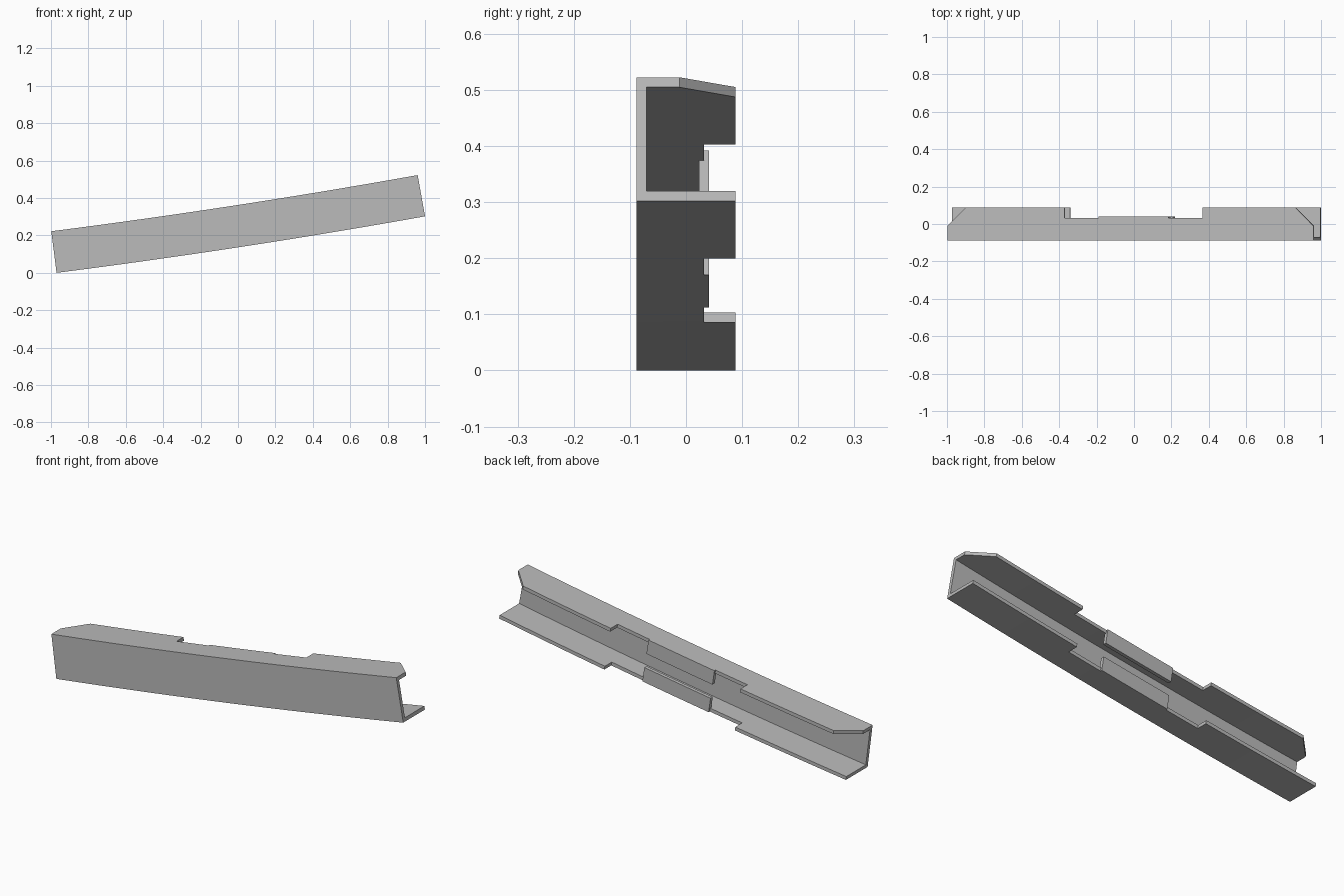
import bpy, bmesh, math
from mathutils import Vector

cube = bpy.data.objects.get("Cube")
if cube:
    bpy.data.objects.remove(cube)

steel = bpy.data.materials.new("plain grey")
steel.use_nodes = True
GREY = (0.5, 0.5, 0.5, 1)
steel.diffuse_color = GREY
steel.node_tree.nodes["Principled BSDF"].inputs["Base Color"].default_value = GREY

# Channel dimensions: length along the bend, height, sheet thickness, front and back
RADIUS, HALF, H, T = 40, 0.9966, 0.224, 0.018
FRONT, BACK = -0.088, 0.088
START, END = Vector((-0.97, 0)), Vector((1, 0.302))
chord = END - START
tilt = math.atan2(chord.y, chord.x)
rise = RADIUS * math.cos(HALF / RADIUS)
centre = (START + END) / 2 + rise * Vector((-math.sin(tilt), math.cos(tilt)))


def bend(p):
    """Map (distance along, depth, height) onto the tilted arc."""
    a, r = tilt + p.x / RADIUS, RADIUS - p.z
    return Vector((centre.x + r * math.sin(a), p.y, centre.y - r * math.cos(a)))


def bent_slab(name, outline, low, high):
    """Extrude a plan outline from low to high, slice it along its length and bend it."""
    bm = bmesh.new()
    face = bm.faces.new([bm.verts.new((s, y, low)) for s, y in outline])
    ext = bmesh.ops.extrude_face_region(bm, geom=[face])
    top = [v for v in ext["geom"] if isinstance(v, bmesh.types.BMVert)]
    bmesh.ops.translate(bm, verts=top, vec=(0, 0, high - low))
    steps = 24
    for i in range(1, steps):
        s = HALF * (2 * i / steps - 1)
        bmesh.ops.bisect_plane(bm, geom=bm.verts[:] + bm.edges[:] + bm.faces[:],
                               plane_co=(s, 0, 0), plane_no=(1, 0, 0))
    for v in bm.verts:
        v.co = bend(v.co)
    bmesh.ops.recalc_face_normals(bm, faces=bm.faces[:])
    mesh = bpy.data.meshes.new(name)
    bm.to_mesh(mesh)
    bm.free()
    mesh.materials.append(steel)
    obj = bpy.data.objects.new(name, mesh)
    bpy.context.collection.objects.link(obj)
    bpy.ops.object.select_all(action="DESELECT")
    obj.select_set(True)
    bpy.context.view_layer.objects.active = obj
    bpy.ops.object.shade_smooth_by_angle(angle=math.radians(20))


def rectangle(s0, s1, y0, y1):
    return [(s0, y0), (s1, y0), (s1, y1), (s0, y1)]


def flange(cut):
    """Flange plan with a stepped notch at the back; cut chamfers the outer corners."""
    y0 = FRONT + T
    right = [(HALF, BACK - cut), (HALF - cut, BACK)] if cut else [(HALF, BACK)]
    left = [(-s, y) for s, y in reversed(right)]
    notch = [(N1, BACK), (N1, NOTCH), (L1, NOTCH), (L1, LIP),
             (L0, LIP), (L0, NOTCH), (N0, NOTCH), (N0, BACK)]
    return [(-HALF, y0), (HALF, y0)] + right + notch + left


# Notch and lip positions
N0, N1, L0, L1 = -0.36, 0.39, -0.176, 0.205
NOTCH, LIP, LIP_H = 0.032, 0.023, 0.075

bent_slab("web", rectangle(-HALF, HALF, FRONT, FRONT + T), 0, H)
bent_slab("lower_flange", flange(0), 0, T)
bent_slab("upper_flange", flange(0.1), H - T, H)
lip = rectangle(L0, L1, LIP, LIP + T)
bent_slab("lower_lip", lip, 0, LIP_H)
bent_slab("upper_lip", lip, H - LIP_H, H)
